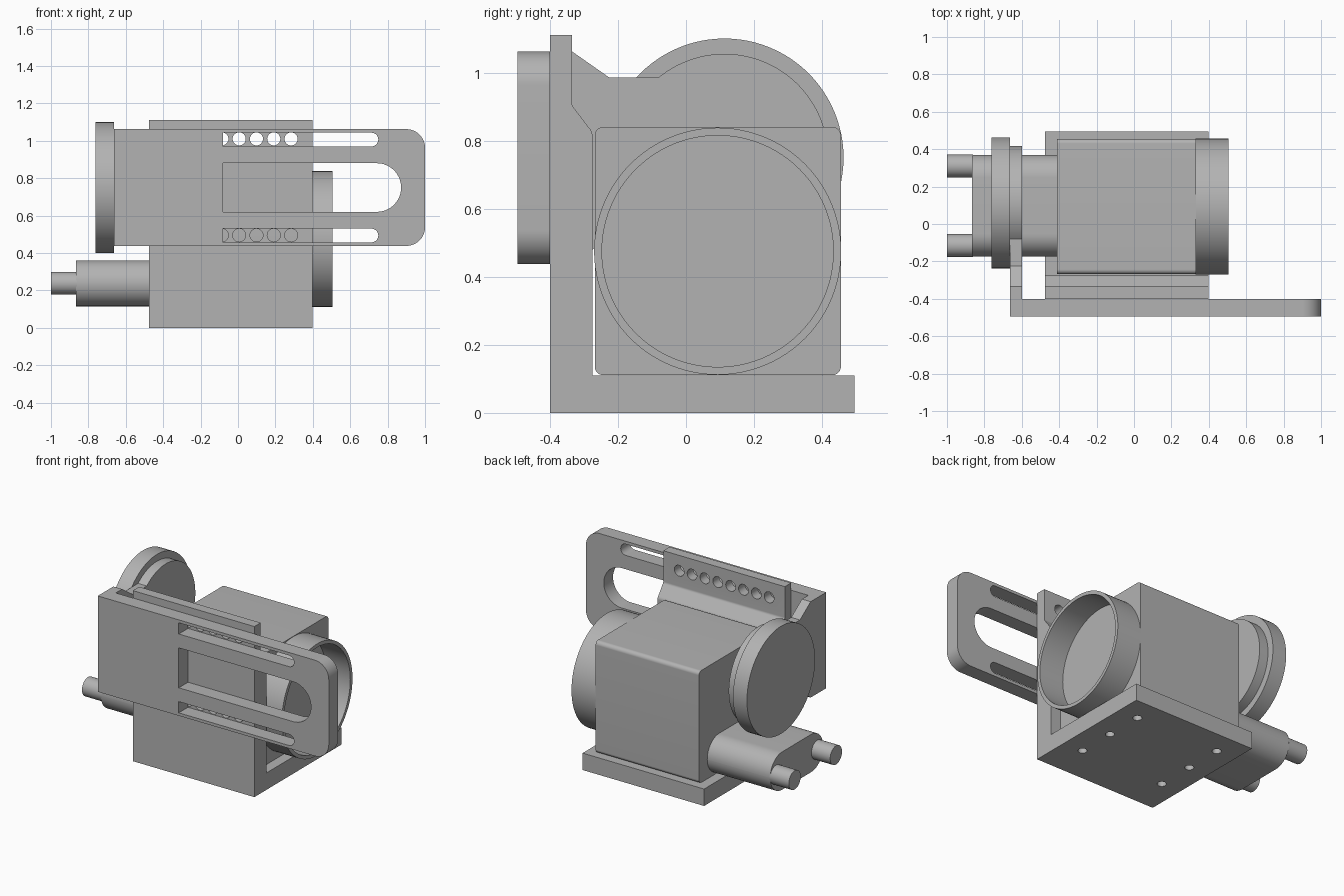
import bpy, bmesh
from math import cos, sin, pi, radians
from mathutils import Vector

if "Cube" in bpy.data.objects:
    bpy.data.objects.remove(bpy.data.objects["Cube"], do_unlink=True)

grey = bpy.data.materials.new("plain grey")
grey.use_nodes = True
grey.diffuse_color = (0.45, 0.45, 0.45, 1)
grey.node_tree.nodes["Principled BSDF"].inputs["Base Color"].default_value = (0.45, 0.45, 0.45, 1)


def place(axis, u, v, w):
    return {"x": (w, u, v), "y": (u, w, v), "z": (u, v, w)}[axis]


def arc(cu, cv, r, a, b, n=16):
    angles = [radians(a + (b - a) * i / n) for i in range(n + 1)]
    return [(cu + r * cos(t), cv + r * sin(t)) for t in angles]


def circle(cu, cv, r, n=96):
    return arc(cu, cv, r, 0, 360, n)[:-1]


def rounded(u0, u1, v0, v1, left, right):
    """Rectangle with its left and right corner pairs rounded."""
    pts = []
    corners = [(u0, v0, 1, 1, left, 180), (u1, v0, -1, 1, right, 270),
               (u1, v1, -1, -1, right, 0), (u0, v1, 1, -1, left, 90)]
    for u, v, su, sv, r, a in corners:
        pts += arc(u + su * r, v + sv * r, r, a, a + 90) if r else [(u, v)]
    return pts


def extrude(name, axis, outlines, lo, hi):
    """Prism over each outline, from lo to hi along the axis."""
    bm = bmesh.new()
    for pts in outlines:
        face = bm.faces.new([bm.verts.new(place(axis, u, v, lo)) for u, v in pts])
        out = bmesh.ops.extrude_face_region(bm, geom=[face])["geom"]
        move = Vector(place(axis, 0, 0, hi - lo))
        bmesh.ops.translate(bm, vec=move, verts=[g for g in out if isinstance(g, bmesh.types.BMVert)])
    bmesh.ops.recalc_face_normals(bm, faces=bm.faces[:])
    mesh = bpy.data.meshes.new(name)
    bm.to_mesh(mesh)
    bm.free()
    mesh.materials.append(grey)
    obj = bpy.data.objects.new(name, mesh)
    bpy.context.collection.objects.link(obj)
    return obj


def cut(obj, axis, outlines, lo, hi):
    cutter = extrude(obj.name + "_cutter", axis, outlines, lo, hi)
    mod = obj.modifiers.new("cut", "BOOLEAN")
    mod.operation, mod.solver, mod.object = "DIFFERENCE", "EXACT", cutter
    bpy.context.view_layer.objects.active = obj
    bpy.ops.object.modifier_apply(modifier=mod.name)
    bpy.data.objects.remove(cutter, do_unlink=True)


parts = []

# L-shaped bracket with a thinner stepped lip
lip = arc(-0.315, 0.91, 0.02, 180, 225, 6)
shoulder = arc(-0.305, 0.815, 0.03, 45, 0, 6)
profile = [(-0.4, 0), (0.495, 0), (0.495, 0.11), (-0.275, 0.11)]
profile += shoulder[::-1] + lip[::-1] + [(-0.335, 1.11), (-0.4, 1.11)]
bracket = extrude("bracket", "x", [profile], -0.477, 0.398)
row = [-0.04 + 0.0925 * (i - 3.5) for i in range(8)]
cut(bracket, "y", [circle(x, z, 0.035, 32) for x in row for z in (0.495, 1.01)], -0.5, -0.2)
cut(bracket, "z", [circle(x, y, 0.027, 32) for x in (-0.34, 0.26) for y in (-0.155, 0.093, 0.34)], -0.1, 0.2)
parts.append(bracket)

# Slotted side plate
plate = extrude("slotted_plate", "y", [rounded(-0.663, 1, 0.438, 1.062, 0, 0.1)], -0.495, -0.4)
slots = [rounded(-0.08, 0.75, 0.97, 1.043, 0, 0.0364),
         rounded(-0.08, 0.872, 0.62, 0.88, 0, 0.1299),
         rounded(-0.08, 0.75, 0.457, 0.53, 0, 0.0364)]
cut(plate, "y", slots, -0.6, -0.3)
parts.append(plate)

# Arm and disc carried at the end of the plate
arm = [(-0.4, 0.438), (-0.335, 0.438), (-0.225, 0.515), (-0.08, 0.515)]
arm += arc(0.113, 0.75, 0.305, -129.5, 129.5, 80)
arm += [(u, 1.5 - v) for u, v in arm[3:0:-1]] + [(-0.4, 1.062)]
parts.append(extrude("disc_arm", "x", [arm], -0.663, -0.6))
parts.append(extrude("end_disc", "x", [circle(0.113, 0.75, 0.35)], -0.763, -0.663))

# Main body and its open ring
parts.append(extrude("main_body", "x", [rounded(-0.268, 0.455, 0.111, 0.84, 0.025, 0.025)], -0.412, 0.332))
ring = extrude("front_ring", "x", [circle(0.093, 0.475, 0.363)], 0.33, 0.505)
cut(ring, "x", [circle(0.093, 0.475, 0.34)], 0.2, 0.6)
parts.append(ring)

# Connector block with two pins
parts.append(extrude("connector", "x", [rounded(-0.175, 0.37, 0.115, 0.361, 0.1229, 0.1229)], -0.865, -0.41))
for name, y in (("front_pin", -0.115), ("back_pin", 0.31)):
    parts.append(extrude(name, "x", [circle(y, 0.238, 0.061, 48)], -1, -0.86))

# Smooth curved sides, keep edges sharp
bpy.ops.object.select_all(action="DESELECT")
for obj in parts:
    obj.select_set(True)
bpy.context.view_layer.objects.active = parts[0]
bpy.ops.object.shade_smooth_by_angle(angle=radians(30))
